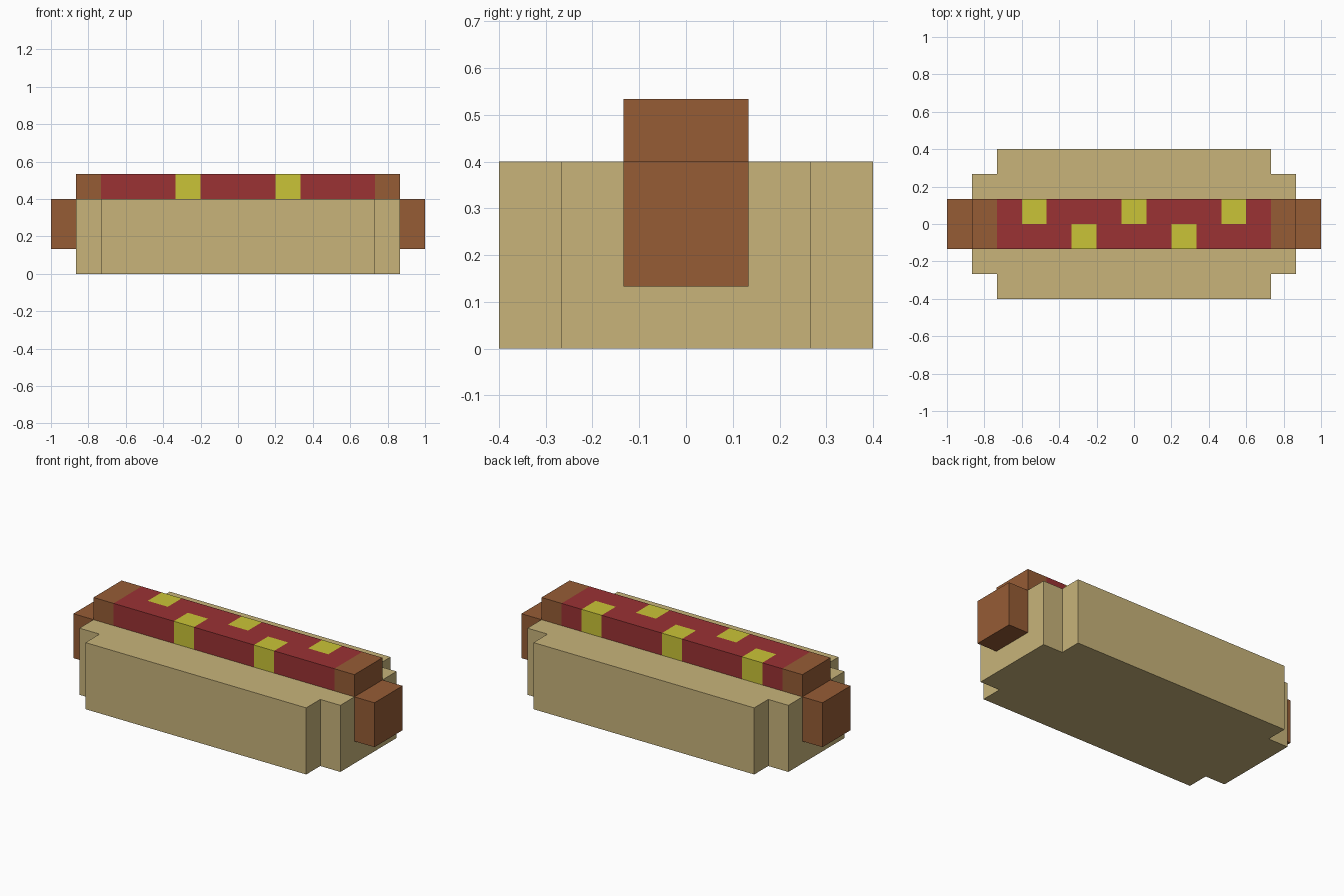
import bpy, bmesh
from mathutils import Vector

if "Cube" in bpy.data.objects:
    bpy.data.objects.remove(bpy.data.objects["Cube"])

U = 2 / 15  # one block of the model


def material(name, rgb):
    m = bpy.data.materials.new(name)
    m.diffuse_color = (*rgb, 1)
    m.use_nodes = True
    m.node_tree.nodes["Principled BSDF"].inputs["Base Color"].default_value = m.diffuse_color
    return m


def extruded(name, outline, depth, cuts, mats, rule):
    """Extrude a closed outline by depth, slice it at planes, colour faces by rule (block units)."""
    bm = bmesh.new()
    face = bm.faces.new([bm.verts.new(p) for p in outline])
    ext = bmesh.ops.extrude_face_region(bm, geom=[face])
    bmesh.ops.translate(bm, vec=depth, verts=[v for v in ext["geom"] if isinstance(v, bmesh.types.BMVert)])
    for co, no in cuts:
        bmesh.ops.bisect_plane(bm, geom=bm.verts[:] + bm.edges[:] + bm.faces[:],
                               plane_co=co, plane_no=no)
    bmesh.ops.recalc_face_normals(bm, faces=bm.faces)
    for f in bm.faces:
        f.material_index = rule(f.calc_center_bounds())
    bmesh.ops.scale(bm, vec=(U, U, U), verts=bm.verts)
    me = bpy.data.meshes.new(name)
    bm.to_mesh(me)
    bm.free()
    for m in mats:
        me.materials.append(m)
    ob = bpy.data.objects.new(name, me)
    bpy.context.collection.objects.link(ob)
    return ob


bread = material("bread", (0.578, 0.456, 0.195))
brown = material("sausage_brown", (0.305, 0.107, 0.036))
red = material("red_sauce", (0.328, 0.032, 0.034))
yellow = material("mustard_yellow", (0.591, 0.552, 0.038))

# Bun: rectangle with notched corners, three blocks tall
quarter = [(6.5, 2), (5.5, 2), (5.5, 3)]
plan = (quarter + [(-x, y) for x, y in reversed(quarter)]
        + [(-x, -y) for x, y in quarter] + [(x, -y) for x, y in reversed(quarter)])
extruded("bun", [(x, y, 0) for x, y in plan], Vector((0, 0, 3)), [], [bread], lambda c: 0)


# Sausage: stepped side profile, topped with a zigzag of mustard on sauce
def topping(c):
    col = round(c.x)
    if c.z < 3.01 or abs(c.x) > 5.5:
        return 0
    return 2 if col % 4 == (0 if c.y > 0 else 2) else 1


half = [(7.5, 1), (7.5, 3), (6.5, 3), (6.5, 4)]
side = half + [(-x, z) for x, z in reversed(half)]
cuts = [((0, 0, 3), (0, 0, 1)), ((0, 0, 0), (0, 1, 0))]
cuts += [((i - 5.5, 0, 0), (1, 0, 0)) for i in range(12)]
extruded("sausage", [(x, -1, z) for x, z in side], Vector((0, 2, 0)), cuts,
         [brown, red, yellow], topping)
